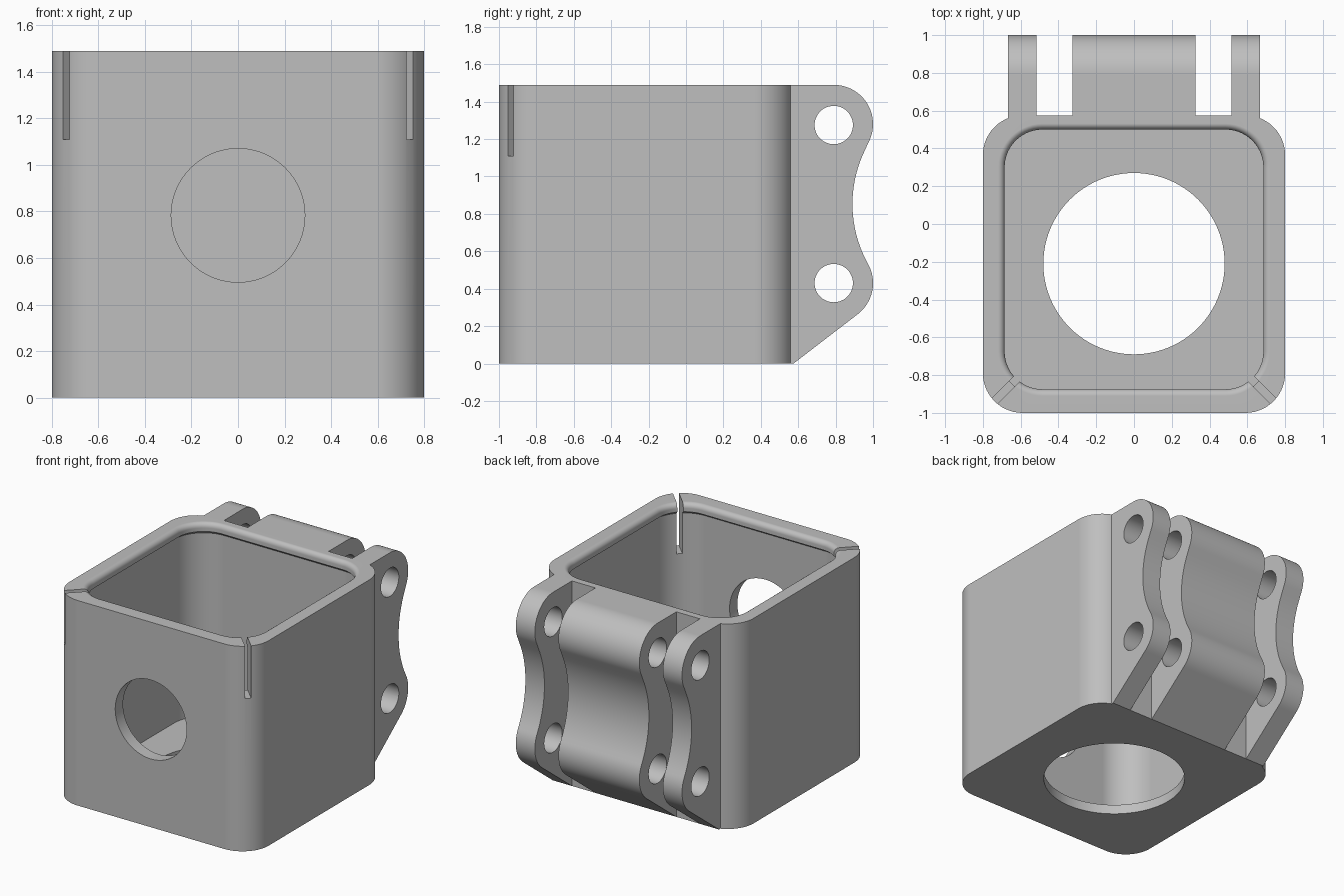
import bpy, bmesh, math
from mathutils import Matrix, Vector

if "Cube" in bpy.data.objects:
    bpy.data.objects.remove(bpy.data.objects["Cube"])

grey = bpy.data.materials.new("plain grey")
grey.diffuse_color = (0.52, 0.52, 0.52, 1)
grey.use_nodes = True
grey.node_tree.nodes["Principled BSDF"].inputs["Base Color"].default_value = grey.diffuse_color
TOP = 1.49


def make_object(name, bm):
    bmesh.ops.recalc_face_normals(bm, faces=bm.faces[:])
    me = bpy.data.meshes.new(name)
    bm.to_mesh(me)
    bm.free()
    me.materials.append(grey)
    ob = bpy.data.objects.new(name, me)
    bpy.context.collection.objects.link(ob)
    return ob


def activate(ob):
    bpy.ops.object.select_all(action='DESELECT')
    ob.select_set(True)
    bpy.context.view_layer.objects.active = ob


def cut(ob, cutter):
    cutter.hide_render = True
    activate(ob)
    mod = ob.modifiers.new("cut", 'BOOLEAN')
    mod.operation = 'DIFFERENCE'
    mod.solver = 'EXACT'
    mod.object = cutter
    bpy.ops.object.modifier_apply(modifier=mod.name)
    bpy.data.objects.remove(cutter)


def smooth(ob):
    activate(ob)
    bpy.ops.object.shade_smooth_by_angle(angle=math.radians(30))
    mod = ob.modifiers.new("weighted normals", 'WEIGHTED_NORMAL')
    mod.keep_sharp = True


def cylinder(name, centre, axis, radius, length, sides=72):
    bm = bmesh.new()
    rot = Vector((0, 0, 1)).rotation_difference(Vector(axis)).to_matrix().to_4x4()
    bmesh.ops.create_cone(bm, cap_ends=True, segments=sides, radius1=radius,
                          radius2=radius, depth=length,
                          matrix=Matrix.Translation(centre) @ rot)
    return make_object(name, bm)


def arc(cx, cy, r, a0, a1, n):
    return [(cx + r * math.cos(math.radians(a0 + (a1 - a0) * i / n)),
             cy + r * math.sin(math.radians(a0 + (a1 - a0) * i / n)))
            for i in range(n + 1)]


def rounded_rect(hx, y0, y1, r):
    pts = []
    for cx, cy, a in ((hx - r, y1 - r, 0), (r - hx, y1 - r, 90),
                      (r - hx, y0 + r, 180), (hx - r, y0 + r, 270)):
        pts += arc(cx, cy, r, a, a + 90, 14)
    return pts


def lip(d, z):
    # opening outline grown by d
    return rounded_rect(0.685 + d, -0.875 - d, 0.5 + d * 0.9, 0.2 + d), z


# Box shell: outside, top rim, rounded inner lip, undercut, cavity
outer = rounded_rect(0.8, -1.0, 0.575, 0.21)
rings = [(outer, 0), (outer, TOP)]
for i in range(7):
    a = math.radians(90 * i / 6)
    rings.append(lip(0.035 * (1 - math.sin(a)), TOP - 0.035 * (1 - math.cos(a))))
rings.append(lip(0, 1.43))
rings += [lip(0.035, 1.405), lip(0.035, 0.07)]

bm = bmesh.new()
loops = [[bm.verts.new((x, y, z)) for x, y in pts] for pts, z in rings]
for lo, hi in zip(loops, loops[1:]):
    n = len(lo)
    for i in range(n):
        j = (i + 1) % n
        bm.faces.new((lo[i], lo[j], hi[j], hi[i]))
bm.faces.new(loops[0])
bm.faces.new(loops[-1])
box = make_object("box_shell", bm)

# Floor hole and front hole
cut(box, cylinder("floor_hole", (0, -0.21, 0.03), (0, 0, 1), 0.48, 0.4, 96))
cut(box, cylinder("front_hole", (0, -1.0, 0.783), (0, 1, 0), 0.287, 0.5, 96))

# Diagonal slits in the two front corners
for s in (-1, 1):
    bm = bmesh.new()
    bmesh.ops.create_cube(bm, size=1, matrix=Matrix.Translation((s * 0.69, -0.89, 1.11 + 0.25))
                          @ Matrix.Rotation(-s * math.pi / 4, 4, 'Z')
                          @ Matrix.Diagonal((0.4, 0.04, 0.5, 1)))
    cut(box, make_object("slit_cutter", bm))
smooth(box)

# Hinge lug profile in (y, z): two rounded ends joined by a concave back
lug = [(0.555, 0), (0.575, 0)]
lug += arc(0.79, 0.43, 0.21, -53.8, 29.2, 16)
lug += arc(1.546, 0.8525, 0.656, 209.2, 150.8, 20)[1:-1]
lug += arc(0.79, 1.28, 0.21, -29.2, 90, 22)
lug += [(0.555, TOP)]


def hinge_lug(name, x0, x1):
    bm = bmesh.new()
    a = [bm.verts.new((x0, y, z)) for y, z in lug]
    b = [bm.verts.new((x1, y, z)) for y, z in lug]
    for i in range(len(lug)):
        j = (i + 1) % len(lug)
        bm.faces.new((a[i], a[j], b[j], b[i]))
    bm.faces.new(a)
    bm.faces.new(b)
    ob = make_object(name, bm)
    for z in (0.43, 1.275):
        cut(ob, cylinder("pin_hole", (0, 0.79, z), (1, 0, 0), 0.1025, 2, 48))
    smooth(ob)


hinge_lug("left_hinge_lug", -0.668, -0.515)
hinge_lug("middle_hinge_lug", -0.325, 0.325)
hinge_lug("right_hinge_lug", 0.515, 0.668)
